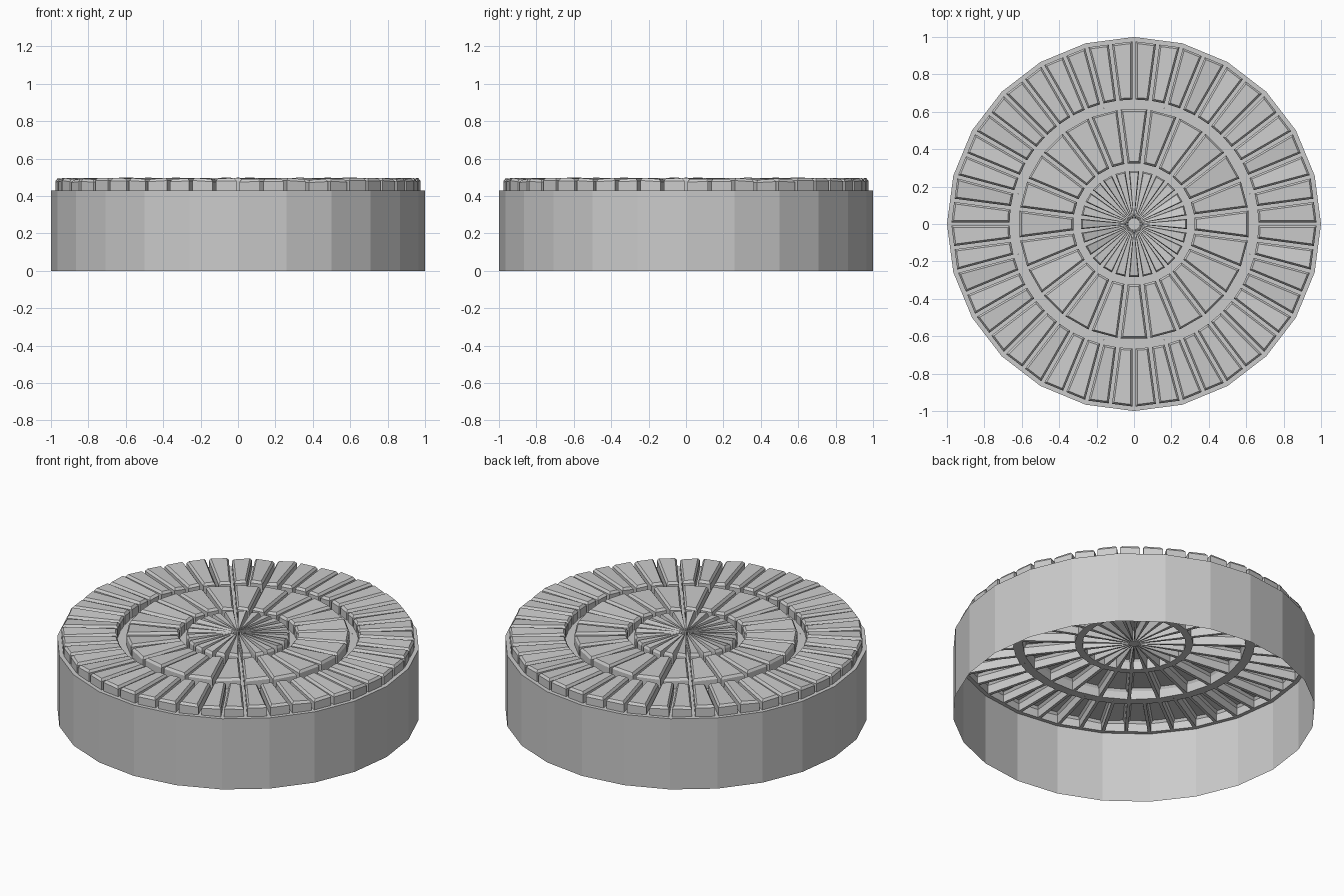
import bpy, bmesh, random
from math import sin, cos, asin, pi, radians

if "Cube" in bpy.data.objects:
    bpy.data.objects.remove(bpy.data.objects["Cube"])

FLOOR, WALL_TOP, TOP = 0.43, 0.478, 0.492
HALF = radians(7.5)


def pt(r, a, z, poly=False):
    # optionally follow the 24-sided outline instead of a true circle
    if poly:
        r *= cos(HALF) / cos(a % (2 * HALF) - HALF)
    return (r * cos(a), r * sin(a), z)


def make_object(name, bm):
    bmesh.ops.remove_doubles(bm, verts=bm.verts, dist=1e-5)
    mesh = bpy.data.meshes.new(name)
    bm.to_mesh(mesh)
    bm.free()
    ob = bpy.data.objects.new(name, mesh)
    bpy.context.collection.objects.link(ob)


def brick_ring(name, count, offset, cell, base, gap, bevel, poly=False, radial=False, seed=1):
    """Ring of raised, bevelled, hollow-backed bricks with groove floor around them.
    cell/base: (inner, outer) radii of the floor cell and of the brick."""
    rnd = random.Random(seed)
    quarter = count // 4
    tilt = [(rnd.uniform(-.004, .004), rnd.uniform(-.004, .004)) for _ in range(quarter)]
    bm = bmesh.new()
    step = 2 * pi / count
    for k in range(count):
        a0, a1 = offset + k * step, offset + (k + 1) * step
        tr, ta = tilt[k % quarter]

        def loop(r0, r1, g, z, tilted=False):
            pts = []
            for r, sr, sa in ((r0, -1, -1), (r1, 1, -1), (r1, 1, 1), (r0, -1, 1)):
                # parallel grooves, or wedge grooves where the slots meet at the centre
                d = g if radial else asin(min(1, g / r))
                a = a0 + d if sa < 0 else a1 - d
                zz = z + (tr * sr + ta * sa if tilted else 0)
                pts.append(bm.verts.new(pt(r, a, zz, poly and sr > 0)))
            return pts

        b = min(bevel, 0.008) if radial else bevel
        bg = gap * 0.5 if radial else bevel
        loops = [loop(*cell, 0, FLOOR),
                 loop(*base, gap, FLOOR),
                 loop(*base, gap, WALL_TOP, True),
                 loop(base[0] + b, base[1] - b, gap + bg, TOP, True)]
        for lo, hi in zip(loops, loops[1:]):
            for i in range(4):
                j = (i + 1) % 4
                bm.faces.new((lo[i], lo[j], hi[j], hi[i]))
        bm.faces.new(loops[-1])
    make_object(name, bm)


# open-bottomed 24-sided drum wall
bm = bmesh.new()
bmesh.ops.create_cone(bm, cap_ends=False, segments=24, radius1=1, radius2=1, depth=FLOOR)
bmesh.ops.translate(bm, verts=bm.verts, vec=(0, 0, FLOOR / 2))
make_object("drum_wall", bm)

# three concentric paving rings
brick_ring("outer_bricks", 48, 0, (0.64, 1.0), (0.665, 0.977), 0.009, 0.01, poly=True, seed=3)
brick_ring("middle_bricks", 24, HALF, (0.305, 0.645), (0.325, 0.615), 0.009, 0.01, seed=5)
brick_ring("inner_wedges", 24, HALF, (0.02, 0.308), (0.03, 0.285), radians(2.0), 0.008,
           radial=True, seed=7)

# small flat hub closing the centre
bm = bmesh.new()
bmesh.ops.create_circle(bm, cap_ends=True, segments=24, radius=0.021)
bmesh.ops.translate(bm, verts=bm.verts, vec=(0, 0, FLOOR))
make_object("centre_hub", bm)
